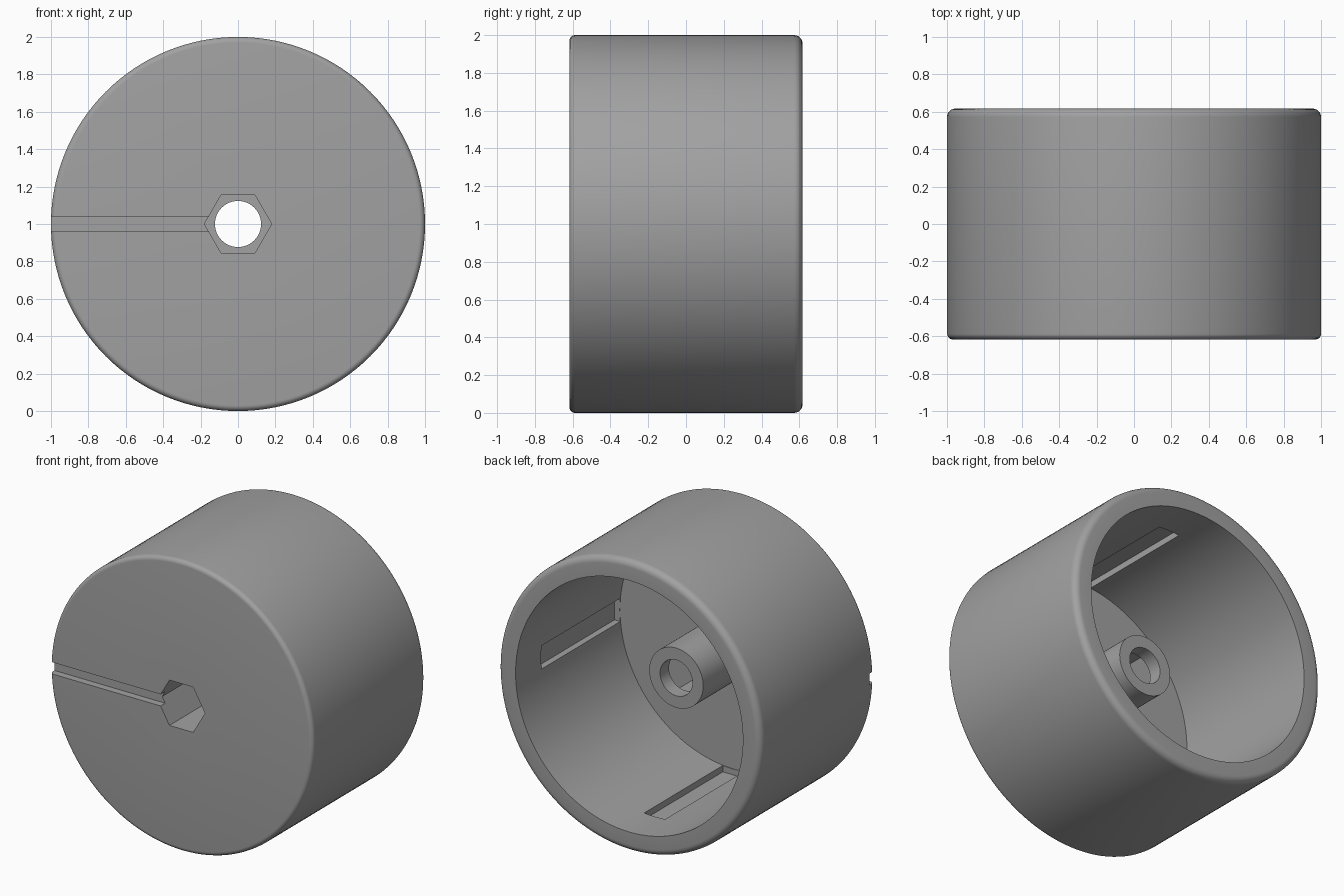
import bpy, bmesh, math
from mathutils import Matrix, Vector

if "Cube" in bpy.data.objects:
    bpy.data.objects.remove(bpy.data.objects["Cube"])

CENTRE_Z = 1.0
FRONT, BACK = -0.617, 0.617
FLOOR, BOSS_END = -0.518, 0.106
R_OUT, R_IN, R_BOSS, R_HOLE = 1.0, 0.865, 0.205, 0.123

grey = bpy.data.materials.new("mid_grey")
grey.diffuse_color = (0.36, 0.36, 0.36, 1)
grey.use_nodes = True
grey.node_tree.nodes["Principled BSDF"].inputs["Base Color"].default_value = grey.diffuse_color


def finish(bm, name):
    bmesh.ops.recalc_face_normals(bm, faces=bm.faces)
    mesh = bpy.data.meshes.new(name)
    bm.to_mesh(mesh)
    bm.free()
    ob = bpy.data.objects.new(name, mesh)
    mesh.materials.append(grey)
    bpy.context.collection.objects.link(ob)
    return ob


def fillet(r, y, radius, start, steps=6):
    """Quarter-circle points as (radius, y), from angle start to start + 90."""
    return [(r + radius * math.cos(math.radians(start + 90 * i / steps)),
             y + radius * math.sin(math.radians(start + 90 * i / steps)))
            for i in range(steps + 1)]


def lathe(profile, name, seg=128):
    """Revolve a closed (radius, y) profile about the y axis."""
    bm = bmesh.new()
    rings = []
    for i in range(seg):
        a = 2 * math.pi * i / seg
        rings.append([bm.verts.new((r * math.cos(a), y, CENTRE_Z + r * math.sin(a)))
                      for r, y in profile])
    n = len(profile)
    for i in range(seg):
        p, q = rings[i], rings[(i + 1) % seg]
        for j in range(n):
            k = (j + 1) % n
            bm.faces.new((p[j], p[k], q[k], q[j]))
    return finish(bm, name)


def box(lo, hi, angle, name):
    """Box between two corners, turned about the knob axis."""
    lo, hi = Vector(lo), Vector(hi)
    bm = bmesh.new()
    bmesh.ops.create_cube(bm, size=1, matrix=Matrix.Translation((lo + hi) / 2)
                          @ Matrix.Diagonal((*(hi - lo), 1)))
    bm.transform(Matrix.Translation((0, 0, CENTRE_Z)) @ Matrix.Rotation(angle, 4, 'Y'))
    return finish(bm, name)


def cut(ob, cutter):
    mod = ob.modifiers.new("cut", 'BOOLEAN')
    mod.operation, mod.solver, mod.object = 'DIFFERENCE', 'EXACT', cutter
    cutter.hide_render = True
    bpy.context.view_layer.objects.active = ob
    bpy.ops.object.modifier_apply(modifier=mod.name)
    bpy.data.objects.remove(cutter)


# Hollow knob body with rounded rims and a central boss
FR, BR = 0.03, 0.045
profile = [(R_HOLE, FRONT)]
profile += fillet(R_OUT - FR, FRONT + FR, FR, -90)
profile += fillet(R_OUT - BR, BACK - BR, BR, 0)
profile += [(R_IN, BACK), (R_IN, FLOOR), (R_BOSS, FLOOR),
            (R_BOSS, BOSS_END), (R_HOLE, BOSS_END)]
knob = lathe(profile, "knob_body")

# Hexagonal shaft socket in the front, ending short of the boss end
bm = bmesh.new()
hex_len = 0.8
bmesh.ops.create_cone(bm, cap_ends=True, segments=6, radius1=0.18, radius2=0.18, depth=hex_len)
if max(abs(v.co.x) for v in bm.verts) < 0.17:
    bm.transform(Matrix.Rotation(math.radians(30), 4, 'Z'))
bm.transform(Matrix.Translation((0, 0.01 - hex_len / 2, CENTRE_Z))
             @ Matrix.Rotation(math.radians(90), 4, 'X'))
cut(knob, finish(bm, "hex_cutter"))

# Pointer groove across the front face
cut(knob, box((-1.2, FRONT - 0.1, -0.04), (-0.13, FRONT + 0.05, 0.04), 0, "pointer_cutter"))

# Four shallow slots in the inner wall
for i in range(4):
    cut(knob, box((0.75, FLOOR + 0.003, -0.08), (0.905, 0.34, 0.08),
                  i * math.pi / 2, "slot_cutter"))

# Smooth round surfaces, sharp edges kept
bpy.ops.object.select_all(action='DESELECT')
knob.select_set(True)
bpy.context.view_layer.objects.active = knob
bpy.ops.object.shade_smooth_by_angle(angle=math.radians(30))
